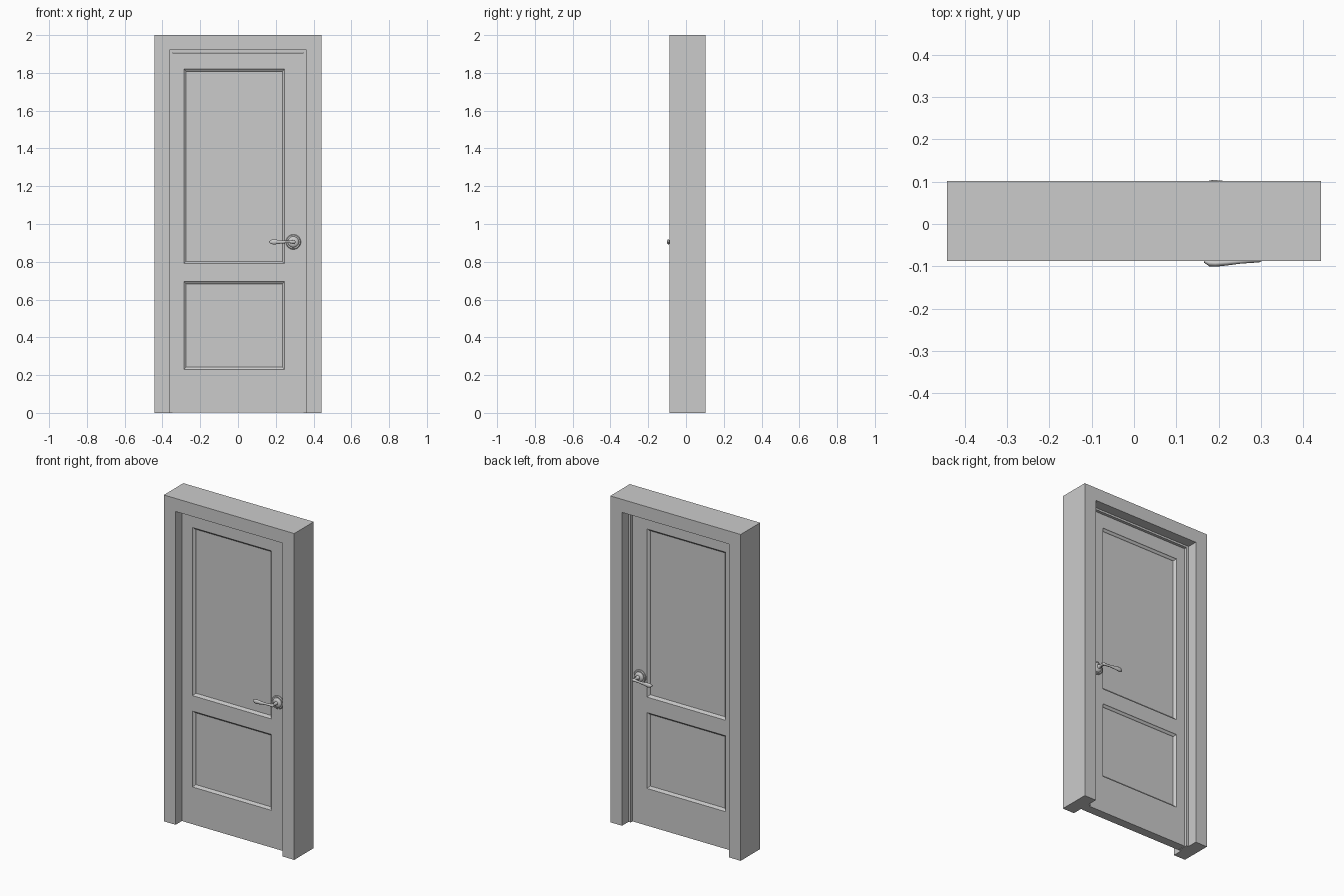
import bpy, bmesh, math
from mathutils import Vector, Matrix

if "Cube" in bpy.data.objects:
    bpy.data.objects.remove(bpy.data.objects["Cube"], do_unlink=True)

grey = bpy.data.materials.new("plain_grey")
grey.use_nodes = True
grey.diffuse_color = (0.6, 0.6, 0.6, 1)
grey.node_tree.nodes["Principled BSDF"].inputs["Base Color"].default_value = (0.6, 0.6, 0.6, 1)

FRONT, BACK = -0.03, 0.025          # door leaf faces
HANDLE_X, HANDLE_Z = 0.293, 0.905


def finish(name, bm, smooth=False):
    bmesh.ops.recalc_face_normals(bm, faces=bm.faces)
    mesh = bpy.data.meshes.new(name)
    bm.to_mesh(mesh)
    bm.free()
    obj = bpy.data.objects.new(name, mesh)
    bpy.context.collection.objects.link(obj)
    mesh.materials.append(grey)
    if smooth:
        bpy.ops.object.select_all(action="DESELECT")
        obj.select_set(True)
        bpy.context.view_layer.objects.active = obj
        bpy.ops.object.shade_smooth_by_angle(angle=math.radians(40))
    return obj


def portal(name, outer, inner, top, inner_top, y0, y1):
    """Three-sided surround, open at the floor."""
    outline = [(-outer, 0), (-outer, top), (outer, top), (outer, 0),
               (inner, 0), (inner, inner_top), (-inner, inner_top), (-inner, 0)]
    bm = bmesh.new()
    face = bm.faces.new([bm.verts.new((x, y0, z)) for x, z in outline])
    grown = bmesh.ops.extrude_face_region(bm, geom=[face])["geom"]
    moved = [v for v in grown if isinstance(v, bmesh.types.BMVert)]
    bmesh.ops.translate(bm, verts=moved, vec=(0, y1 - y0, 0))
    return finish(name, bm)


def door_leaf():
    """Slab with two sunken, moulded panels on each face."""
    left, right, top = -0.346, 0.346, 1.906
    panel_x = (-0.287, 0.247)
    panel_z = [(0.23, 0.695), (0.79, 1.82)]
    bm = bmesh.new()
    size = Vector((right - left, BACK - FRONT, top - 0.002))
    centre = Vector((0, (FRONT + BACK) / 2, (top + 0.002) / 2))
    bmesh.ops.create_cube(bm, size=1, matrix=Matrix.Translation(centre) @ Matrix.Diagonal(size).to_4x4())
    cuts = [((x, 0, 0), (1, 0, 0)) for x in panel_x]
    cuts += [((0, 0, z), (0, 0, 1)) for pair in panel_z for z in pair]
    for point, normal in cuts:
        bmesh.ops.bisect_plane(bm, geom=bm.verts[:] + bm.edges[:] + bm.faces[:],
                               plane_co=point, plane_no=normal)
    bm.normal_update()
    panels = []
    for face in bm.faces:
        c = face.calc_center_median()
        if abs(face.normal.y) > 0.9 and panel_x[0] < c.x < panel_x[1]:
            if any(low < c.z < high for low, high in panel_z):
                panels.append(face)
    # moulding: small step, sloped band, then a fine inner groove
    for width, depth in [(0.003, -0.004), (0.012, -0.006), (0.003, -0.004)]:
        bmesh.ops.inset_individual(bm, faces=panels, thickness=width, depth=depth)
    return finish("door_leaf", bm)


def lathe(name, profile, face_y, side):
    """Turn (radius, outward distance) points about the handle axis."""
    bm = bmesh.new()
    verts = [bm.verts.new((HANDLE_X + r, face_y + side * d, HANDLE_Z)) for r, d in profile]
    edges = [bm.edges.new(pair) for pair in zip(verts, verts[1:])]
    bmesh.ops.spin(bm, geom=verts + edges, cent=(HANDLE_X, 0, HANDLE_Z), axis=(0, 1, 0),
                   angle=math.tau, steps=28, use_duplicate=False)
    bmesh.ops.remove_doubles(bm, verts=bm.verts, dist=0.0001)
    return finish(name, bm, smooth=True)


def lever(name, face_y, side):
    """Tapered grip sweeping from the spindle to a teardrop tip."""
    # along the grip: x, outward distance, half height, half thickness
    stations = [(0.304, 0.052, 0.004, 0.004), (0.296, 0.053, 0.010, 0.008),
                (0.275, 0.055, 0.007, 0.007), (0.250, 0.058, 0.007, 0.006),
                (0.220, 0.061, 0.010, 0.007), (0.192, 0.063, 0.014, 0.008),
                (0.178, 0.062, 0.012, 0.008), (0.165, 0.057, 0.004, 0.004)]
    sides = 14
    bm = bmesh.new()
    rings = []
    for x, d, h, t in stations:
        ring = []
        for i in range(sides):
            a = math.tau * i / sides
            ring.append(bm.verts.new((x, face_y + side * (d + t * math.cos(a)),
                                      HANDLE_Z + h * math.sin(a))))
        rings.append(ring)
    for a, b in zip(rings, rings[1:]):
        for i in range(sides):
            j = (i + 1) % sides
            bm.faces.new((a[i], a[j], b[j], b[i]))
    bm.faces.new(rings[0])
    bm.faces.new(rings[-1])
    return finish(name, bm, smooth=True)


# surround and rebate
portal("door_frame", 0.442, 0.362, 2.0, 1.92, -0.087, 0.102)
portal("door_stop", 0.362, 0.347, 1.92, 1.908, -0.025, 0.04)

door_leaf()

# handle set on both faces
rose = [(0, 0), (0.040, 0), (0.040, 0.005), (0.036, 0.009), (0.029, 0.009),
        (0.027, 0.013), (0.022, 0.017), (0.013, 0.019), (0, 0.019)]
spindle = [(0, 0.015), (0.013, 0.015), (0.009, 0.022), (0.008, 0.042),
           (0.011, 0.048), (0.010, 0.056), (0.005, 0.060), (0, 0.060)]
for label, y, side in [("front", FRONT, -1), ("back", BACK + 0.008, 1)]:
    base = y if side < 0 else BACK
    lathe(label + "_rose", rose, base, side)
    lathe(label + "_spindle", spindle, y, side)
    lever(label + "_lever", y, side)
